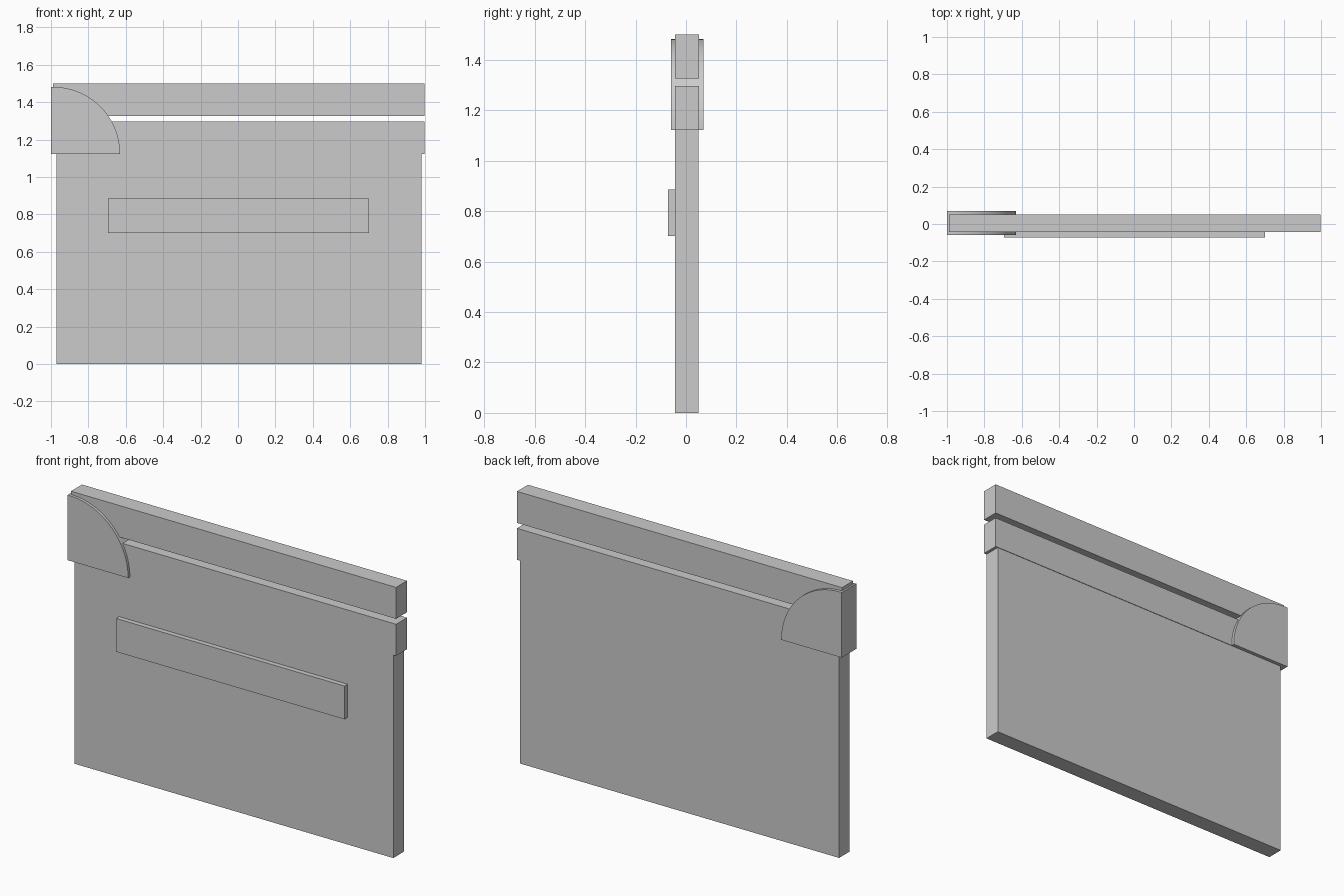
import bpy, bmesh, math

if "Cube" in bpy.data.objects:
    bpy.data.objects.remove(bpy.data.objects["Cube"])


def prism(name, profile, y0, y1):
    """Extrude an x-z outline from y0 to y1."""
    bm = bmesh.new()
    face = bm.faces.new([bm.verts.new((x, y0, z)) for x, z in profile])
    ext = bmesh.ops.extrude_face_region(bm, geom=[face])
    verts = [g for g in ext["geom"] if isinstance(g, bmesh.types.BMVert)]
    bmesh.ops.translate(bm, verts=verts, vec=(0, y1 - y0, 0))
    bmesh.ops.recalc_face_normals(bm, faces=bm.faces)
    mesh = bpy.data.meshes.new(name)
    bm.to_mesh(mesh)
    bm.free()
    obj = bpy.data.objects.new(name, mesh)
    bpy.context.collection.objects.link(obj)
    return obj


def slab(name, x0, x1, y0, y1, z0, z1):
    return prism(name, [(x0, z0), (x1, z0), (x1, z1), (x0, z1)], y0, y1)


# Main panel and the two rails above it, separated by a slot
slab("main_panel", -0.97, 0.98, -0.044, 0.049, 0, 1.122)
slab("lower_rail", -0.99, 0.997, -0.044, 0.052, 1.122, 1.296)
slab("upper_rail", -0.99, 0.997, -0.044, 0.052, 1.326, 1.5)

# Raised strip across the front
slab("front_strip", -0.695, 0.70, -0.071, -0.044, 0.702, 0.886)

# Quarter-round corner cap holding both rails
cx, cz, steps = -0.988, 1.122, 24
arc = [(cx + 0.358 * math.cos(a), cz + 0.36 * math.sin(a))
       for a in (math.pi / 2 * i / steps for i in range(steps + 1))]
cap = prism("corner_cap", [(-1.0, cz)] + arc + [(-1.0, cz + 0.36)], -0.059, 0.069)

# Smooth the curved edge only
bpy.context.view_layer.objects.active = cap
cap.select_set(True)
bpy.ops.object.shade_smooth_by_angle(angle=math.radians(30))
